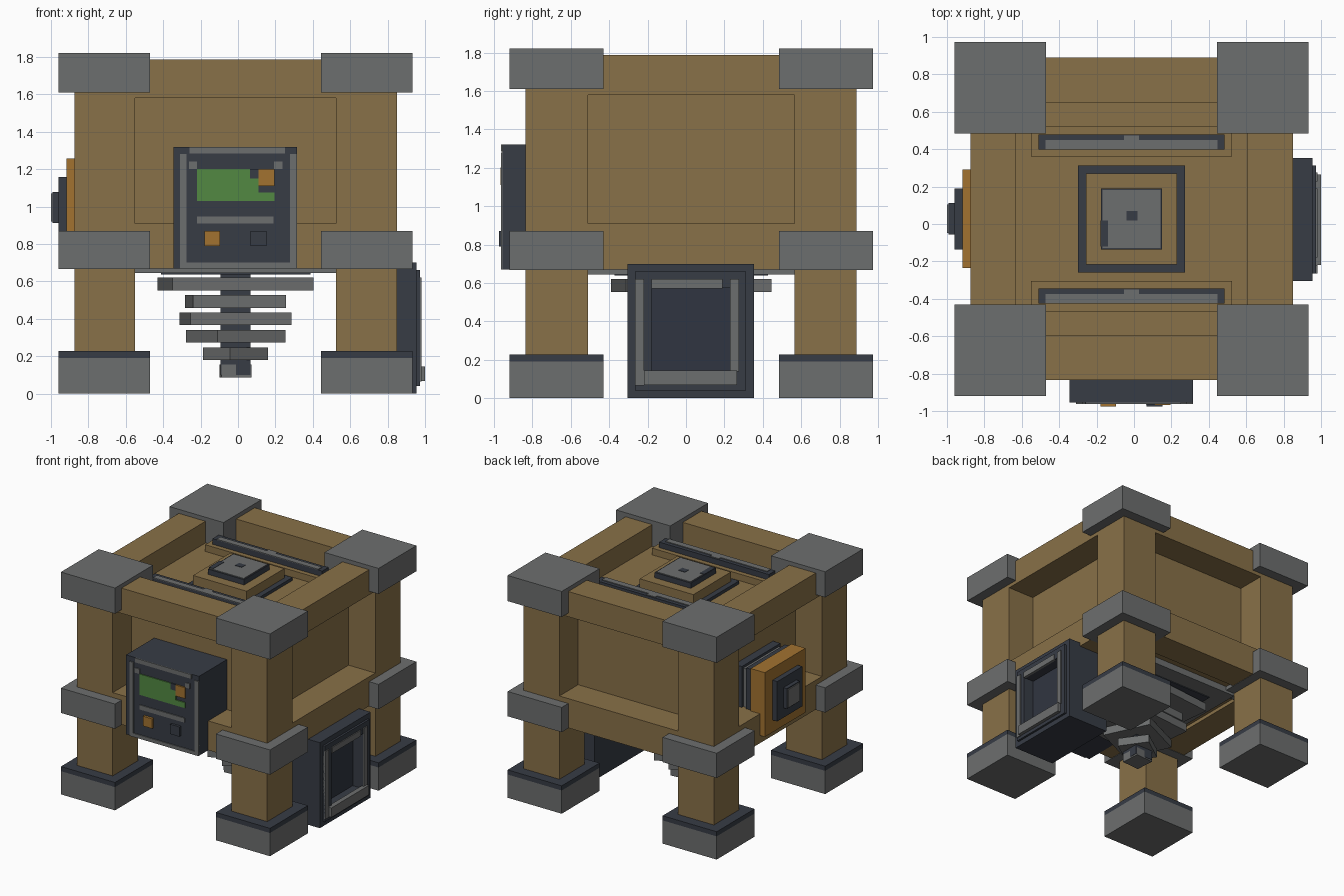
import bpy
import math
from mathutils import Vector, Matrix

default_cube = bpy.data.objects.get("Cube")
if default_cube:
    bpy.data.objects.remove(default_cube, do_unlink=True)


def make_material(name, red, green, blue):
    material = bpy.data.materials.new(name)
    material.use_nodes = True
    colour = (red, green, blue, 1)
    material.diffuse_color = colour
    shader = material.node_tree.nodes["Principled BSDF"]
    shader.inputs["Base Color"].default_value = colour
    shader.inputs["Roughness"].default_value = .8
    return material


wood = make_material("brown wood", .25, .165, .065)
steel = make_material("grey steel", .152, .158, .158)
dark = make_material("dark slate", .038, .045, .06)
recess = make_material("deep slate", .03, .036, .052)
orange = make_material("orange", .36, .17, .03)
green = make_material("screen green", .085, .25, .055)

CENTRE = Vector((-.013, .027, 0))


def box(name, material, x, y, z, turn=0):
    """Axis-aligned box between the given ranges, optionally turned about z."""
    low, high = Vector(min(pair) for pair in (x, y, z)), Vector(max(pair) for pair in (x, y, z))
    middle, half = (low + high) / 2, (high - low) / 2
    corners = [Vector((i * half.x, j * half.y, k * half.z))
               for i in (-1, 1) for j in (-1, 1) for k in (-1, 1)]
    spin = Matrix.Rotation(math.radians(turn), 3, "Z")
    mesh = bpy.data.meshes.new(name)
    faces = [(0, 1, 3, 2), (4, 6, 7, 5), (0, 4, 5, 1), (2, 3, 7, 6), (0, 2, 6, 4), (1, 5, 7, 3)]
    mesh.from_pydata([spin @ corner for corner in corners], [], faces)
    mesh.materials.append(material)
    part = bpy.data.objects.new(name, mesh)
    part.location = middle
    bpy.context.collection.objects.link(part)
    return part


def around(middle, half):
    return (middle - half, middle + half)


def centred(name, material, half, z, turn=0):
    """Square block on the centre axis of the machine."""
    return box(name, material, around(CENTRE.x, half), around(CENTRE.y, half), z, turn)


def corner_block(name, material, side, end, inner, outer, z):
    box(name, material,
        (CENTRE.x + side * inner, CENTRE.x + side * outer),
        (CENTRE.y + end * inner, CENTRE.y + end * outer), z)


def border(name, material, x, y, z, width):
    """Four bars round the edge of a panel that faces along x."""
    box(name + "_bottom", material, x, y, (z[0], z[0] + width))
    box(name + "_top", material, x, y, (z[1] - width, z[1]))
    upright = (z[0] + width, z[1] - width)
    box(name + "_front", material, x, (y[0], y[0] + width), upright)
    box(name + "_back", material, x, (y[1] - width, y[1]), upright)


# Corner posts with caps, collars and feet
post_outer, post_inner, rail_inner = .862, .537, .62
block_outer, block_inner = .947, .457
for side, side_name in ((-1, "right"), (1, "left")):
    for end, end_name in ((-1, "front"), (1, "back")):
        label = end_name + "_" + side_name
        corner_block(label + "_post", wood, side, end, post_inner, post_outer, (.2, 1.78))
        for part, material, z in (("_cap", steel, (1.61, 1.82)),
                                  ("_collar", steel, (.667, .87)),
                                  ("_foot", steel, (0, .19)),
                                  ("_foot_rim", dark, (.19, .228))):
            corner_block(label + part, material, side, end, block_inner, block_outer, z)

# Rails joining the posts
for level, z in (("lower", (.67, .91)), ("upper", (1.58, 1.787))):
    for sign, front_name, side_name in ((-1, "front", "right"), (1, "back", "left")):
        across_x = (CENTRE.x + sign * rail_inner, CENTRE.x + sign * post_outer)
        across_y = (CENTRE.y + sign * rail_inner, CENTRE.y + sign * post_outer)
        box(level + "_" + front_name + "_rail", wood, around(CENTRE.x, post_inner), across_y, z)
        box(level + "_" + side_name + "_rail", wood, across_x, around(CENTRE.y, post_inner), z)

# Recessed wooden body
centred("body_core", wood, rail_inner, (.70, 1.61))

# Deck strips with bars, and the stepped pad between them
for sign, label in ((-1, "front"), (1, "back")):
    middle = CENTRE.y + sign * .415
    box(label + "_deck_strip", wood, around(CENTRE.x, post_inner), around(middle, .082), (1.6, 1.665))
    bar_y = CENTRE.y + sign * .411
    box(label + "_deck_bar", dark, around(CENTRE.x, .497), around(bar_y, .04), (1.66, 1.71))
    box(label + "_deck_bar_plate", steel, around(CENTRE.x, .46),
        (bar_y - .04, bar_y + .01), (1.71, 1.716))
    box(label + "_deck_bar_patch", steel, around(CENTRE.x, .04),
        (bar_y + .01, bar_y + .035), (1.71, 1.716))
for name, material, half, z in (("pad_base", dark, .287, (1.6, 1.635)),
                                ("pad_block", wood, .243, (1.63, 1.712)),
                                ("pad_plate", dark, .164, (1.71, 1.755)),
                                ("pad_plate_face", steel, .155, (1.755, 1.76))):
    centred(name, material, half, z)
box("pad_chip", dark, (-.04, .02), (.02, .07), (1.759, 1.763))
box("pad_edge_chip", dark, (-.18, -.14), (-.12, .02), (1.759, 1.763))

# Underside plate and stacked drill
centred("under_plate", steel, post_inner, (.645, .72))
centred("under_plate_centre", dark, .4, (.638, .646))
centred("drill_shaft", dark, .08, (.1, .66))
drill = ((.38, 6), (.25, 5), (.272, 6), (.2, 25), (.125, 35), (.08, 4))
for number, (half, turn) in enumerate(drill):
    top = .62 - number * .093
    centred("drill_disc_" + str(number + 1), steel, half, (top - .068, top), turn)

# Control panel on the front
face = -.955


def panel_plate(name, material, x, z, lift=.008):
    box(name, material, x, (face - lift, face + .01), z)


box("panel_body", dark, (-.345, .315), (face, -.58), (.67, 1.32))
panel_plate("panel_left_trim", steel, (.278, .315), (.67, 1.28))
panel_plate("panel_right_trim", steel, (-.31, -.275), (.67, 1.28))
panel_plate("panel_top_trim", steel, (-.26, .25), (1.285, 1.32))
panel_plate("panel_bottom_trim", steel, (-.275, .278), (.67, .70))
panel_plate("screen", green, (-.22, .11), (1.03, 1.2))
panel_plate("screen_corner", green, (.11, .195), (1.03, 1.075))
panel_plate("screen_notch", dark, (.065, .111), (1.15, 1.201), .009)
panel_plate("screen_lamp", orange, (.11, .195), (1.11, 1.2), .012)
panel_plate("grille_bar", steel, (-.22, .19), (.91, .947))
panel_plate("orange_button", orange, (-.18, -.095), (.79, .87), .02)
panel_plate("dark_button", dark, (.068, .152), (.79, .87), .02)
for label, middle in (("right", -.24), ("left", .215)):
    panel_plate(label + "_rivet", steel, around(middle, .022), (1.2, 1.24))

# Hatch low on the left side
hatch_y, hatch_z = (-.305, .353), (0, .70)
box("hatch_body", dark, (.58, .87), hatch_y, hatch_z)
border("hatch_rim", dark, (.87, .955), hatch_y, hatch_z, .04)
border("hatch_frame", dark, (.87, .972), (-.265, .313), (.04, .66), .085)
box("hatch_floor", recess, (.86, .88), (-.2, .24), (.1, .6))
box("hatch_front_strip", steel, (.96, .98), (-.265, -.22), (.065, .62))
box("hatch_back_strip", steel, (.96, .98), (.228, .275), (.14, .62))
box("hatch_top_strip", steel, (.96, .98), (-.18, .19), (.572, .62))
box("hatch_sill", steel, (.96, 1), (-.22, .265), (.068, .145))

# Stepped socket on the right side
socket_y, socket_z = .028, .995
layers = (("socket_base", dark, .25, -.70, -.6),
          ("socket_band", steel, .23, -.74, -.7),
          ("socket_neck", dark, .25, -.79, -.74),
          ("socket_block", orange, .263, -.918, -.79),
          ("socket_plate", dark, .163, -.96, -.918),
          ("socket_knob", dark, .083, -.992, -.96),
          ("socket_knob_face", steel, .075, -1, -.992))
for name, material, half, outer, inner in layers:
    box(name, material, (outer, inner), around(socket_y, half), around(socket_z, half))
